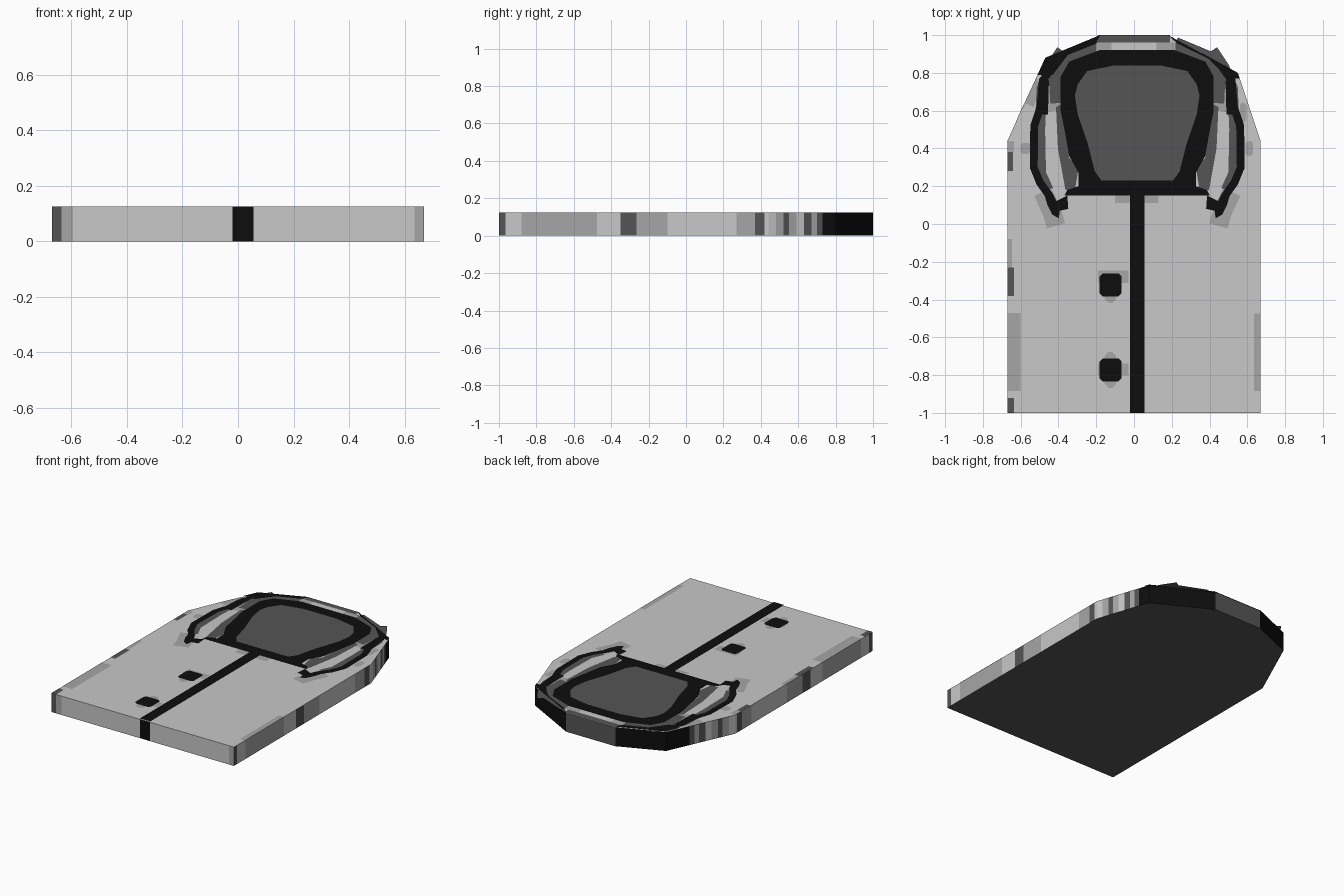
import bpy, bmesh
from mathutils import Vector

if "Cube" in bpy.data.objects:
    bpy.data.objects.remove(bpy.data.objects["Cube"])

TOP = 0.125
AXIS = 0.017          # mirror line of the painted design


def material(name, v):
    m = bpy.data.materials.new(name)
    m.diffuse_color = (v, v, v, 1)
    m.use_nodes = True
    m.node_tree.nodes["Principled BSDF"].inputs["Base Color"].default_value = m.diffuse_color
    return m


MATS = [material("light grey", 0.58), material("mid grey", 0.38),
        material("dark grey", 0.09), material("black", 0.004)]
LIGHT, MID, DARK, BLACK = range(4)


def make_object(name, bm, mats):
    me = bpy.data.meshes.new(name)
    bm.to_mesh(me)
    bm.free()
    for m in mats:
        me.materials.append(m)
    ob = bpy.data.objects.new(name, me)
    bpy.context.collection.objects.link(ob)
    return ob


# ---- slab body: outline cut at colour bands -------------------------------
# each band: upper limit of the coordinate, colour
SIDE_BANDS = [(-0.965, DARK), (-0.88, LIGHT), (-0.475, MID), (-0.35, LIGHT),
              (-0.265, DARK), (-0.1, MID), (0.27, LIGHT), (0.37, MID),
              (0.42, DARK), (0.48, LIGHT), (0.52, MID), (0.55, DARK),
              (0.59, MID), (0.63, LIGHT), (0.67, DARK), (0.70, MID),
              (0.73, DARK), (0.999, BLACK), (2, DARK)]
FRONT_BANDS = [(-0.635, DARK), (-0.595, MID), (-0.02, LIGHT), (0.055, BLACK),
               (0.635, LIGHT), (2, MID)]
OUTLINE = [(-0.67, -1), (0.67, -1), (0.67, 0.44), (0.55, 0.80),
           (0.18, 1), (-0.18, 1), (-0.47, 0.88), (-0.67, 0.44)]


def band_colour(bands, v):
    return next(c for lim, c in bands if v < lim)


def build_body():
    bm = bmesh.new()
    ring, cols = [], []
    for i, a in enumerate(OUTLINE):
        b = OUTLINE[(i + 1) % len(OUTLINE)]
        k, bands = (0, FRONT_BANDS) if i == 0 else (1, SIDE_BANDS)
        d = b[k] - a[k]
        ts = [0.0]
        if abs(d) > 1e-6:
            ts += sorted(t for t in ((lim - a[k]) / d for lim, _ in bands)
                         if 0.005 < t < 0.995)
        for j, t in enumerate(ts):
            nxt = ts[j + 1] if j + 1 < len(ts) else 1.0
            ring.append(Vector(a).lerp(Vector(b), t))
            cols.append(band_colour(bands, a[k] + d * (t + nxt) / 2))
    low = [bm.verts.new((p.x, p.y, 0)) for p in ring]
    high = [bm.verts.new((p.x, p.y, TOP)) for p in ring]
    n = len(ring)
    for i in range(n):
        j = (i + 1) % n
        f = bm.faces.new((low[i], low[j], high[j], high[i]))
        f.material_index = cols[i]
    bm.faces.new(high).material_index = LIGHT
    bm.faces.new(low[::-1]).material_index = DARK
    make_object("slab_body", bm, MATS)


# ---- painted plates --------------------------------------------------------
def plate(name, polys, colour, layer):
    """Flat painted shapes lying just above the slab."""
    bm = bmesh.new()
    for pts in polys:
        f = bm.faces.new([bm.verts.new((x, y, TOP + 0.001 * layer)) for x, y in pts])
        f.normal_update()
        if f.normal.z < 0:
            f.normal_flip()
    make_object(name, bm, [MATS[colour]])


def rect(x0, x1, y0, y1):
    return [(x0, y0), (x1, y0), (x1, y1), (x0, y1)]


def chamfer(x0, x1, y0, y1, c):
    return [(x0 + c, y0), (x1 - c, y0), (x1, y0 + c), (x1, y1 - c),
            (x1 - c, y1), (x0 + c, y1), (x0, y1 - c), (x0, y0 + c)]


def both(poly):
    """Half shape given as distance from the axis -> right and left copy."""
    return [[(AXIS + s * u, y) for u, y in poly] for s in (1, -1)]


def whole(half):
    """Half profile (bottom to top) -> closed symmetric shape."""
    return [(AXIS + u, y) for u, y in half] + [(AXIS - u, y) for u, y in half[::-1]]


def ribbon(path, w):
    """Quads following a path with constant width."""
    p = [Vector(q) for q in path]
    side = []
    for i in range(len(p)):
        t = (p[min(i + 1, len(p) - 1)] - p[max(i - 1, 0)]).normalized()
        side.append(Vector((-t.y, t.x)) * w / 2)
    return [[tuple(p[i] + side[i]), tuple(p[i + 1] + side[i + 1]),
             tuple(p[i + 1] - side[i + 1]), tuple(p[i] - side[i])]
            for i in range(len(p) - 1)]


def ribbons(path, w):
    return [c for q in ribbon(path, w) for c in both(q)]


build_body()

# edge patches
plate("edge_mid_patches",
      [rect(-0.67, -0.6, -0.885, -0.47), rect(0.635, 0.67, -0.885, -0.475),
       rect(-0.67, -0.645, -0.23, -0.08), rect(-0.67, -0.635, 0.38, 0.44),
       chamfer(0.59, 0.63, 0.36, 0.44, 0.012), chamfer(-0.6, -0.55, 0.37, 0.43, 0.012),
       [(-0.655, 0.47), (-0.6, 0.6), (-0.58, 0.62), (-0.58, 0.64)],
       [(-0.58, 0.64), (-0.53, 0.62), (-0.50, 0.72), (-0.515, 0.78)],
       chamfer(0.56, 0.595, 0.54, 0.64, 0.01)], MID, 1)
plate("edge_dark_patches",
      [rect(-0.67, -0.635, -0.38, -0.23), rect(-0.67, -0.635, -1, -0.92),
       rect(-0.67, -0.64, 0.28, 0.38)], DARK, 1)

# claw-tipped side arms: soft halo, dark lining, black line
plate("arm_halo", ribbons([(0.5, 0.17), (0.45, 0.06), (0.43, -0.01)], 0.1)
      + ribbons([(0.43, 0.6), (0.45, 0.7), (0.43, 0.78)], 0.1), MID, 1)
plate("arm_lining", ribbons([(0.40, 0.92), (0.46, 0.83), (0.505, 0.72),
                             (0.515, 0.5), (0.51, 0.27), (0.47, 0.18)], 0.055), DARK, 2)
ARM = [(0.45, 0.83), (0.50, 0.76), (0.512, 0.62), (0.545, 0.52), (0.548, 0.30),
       (0.515, 0.22), (0.465, 0.15), (0.43, 0.08)]
plate("arm_line", ribbons(ARM, 0.042), BLACK, 3)
plate("arm_claw", both([(0.49, 0.15), (0.475, 0.10), (0.45, 0.05), (0.415, 0.03),
                        (0.41, 0.07), (0.365, 0.08), (0.37, 0.15), (0.43, 0.12)]), BLACK, 4)

# inner light panels between arms and window frame, with dark ends
plate("panel_dark_edge", both([(0.33, 0.18), (0.38, 0.18), (0.42, 0.4), (0.43, 0.62),
                               (0.39, 0.64), (0.36, 0.35), (0.31, 0.3)]), DARK, 2)
plate("panel_inner_line", ribbons([(0.485, 0.76), (0.49, 0.58)], 0.035), BLACK, 4)

# top rim: dark band, light strip and black corners
plate("rim_dark_band", ribbons([(0.42, 0.64), (0.43, 0.78), (0.37, 0.88), (0.2, 0.95)], 0.08)
      + [rect(-0.19, 0.19, 0.955, 1.0)], DARK, 3)
plate("rim_mid_strip", [rect(-0.2, 0.22, 0.915, 0.96)], MID, 4)
plate("rim_light_strip", [rect(-0.12, 0.12, 0.92, 0.96)], LIGHT, 5)
plate("rim_black_corners",
      [[(-0.47, 0.88), (-0.18, 1), (-0.2, 0.955), (-0.35, 0.895), (-0.43, 0.79), (-0.51, 0.79)],
       [(0.18, 1), (0.55, 0.8), (0.56, 0.77), (0.5, 0.77), (0.44, 0.83), (0.37, 0.9), (0.23, 0.955)]],
      BLACK, 5)

# window with black frame
plate("window_frame", [whole([(0.385, 0.15), (0.37, 0.18), (0.31, 0.2), (0.31, 0.27),
                              (0.36, 0.36), (0.385, 0.5), (0.405, 0.6), (0.405, 0.78),
                              (0.36, 0.86), (0.2, 0.92)])], BLACK, 6)
plate("window", [whole([(0.19, 0.23), (0.225, 0.28), (0.26, 0.42), (0.315, 0.58),
                        (0.33, 0.68), (0.315, 0.74), (0.265, 0.81), (0.12, 0.84)])], DARK, 7)

# centre stripe
plate("stripe_shadow_edge", [rect(-0.1, 0.13, 0.11, 0.16)], MID, 1)
plate("centre_stripe", [rect(-0.02, 0.055, -1, 0.16)], BLACK, 6)

# two buttons with soft halos
for i, (y, dy) in enumerate([(-0.3225, -0.04), (-0.7725, 0.0)]):
    plate(f"button_halo_{i + 1}",
          [chamfer(-0.155, -0.095, y - 0.095, y + 0.095 + dy, 0.02),
           rect(-0.19, -0.03, y - 0.03 - dy, y + 0.035 - dy)], MID, 1)
    plate(f"button_{i + 1}", [chamfer(-0.182, -0.066, y - 0.06, y + 0.06, 0.015)], BLACK, 2)
